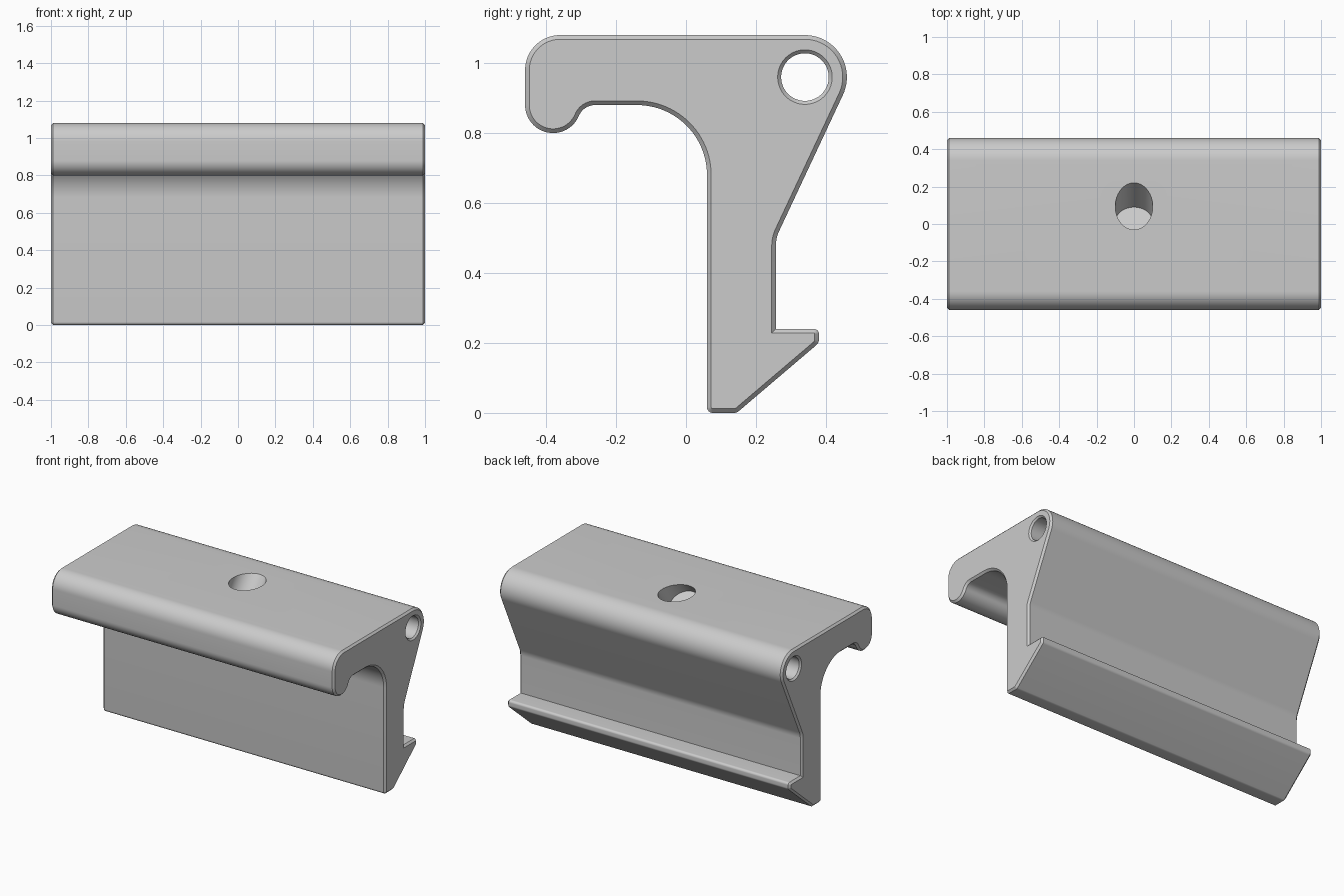
import bpy, bmesh, math
from mathutils import Vector, Matrix

cube = bpy.data.objects.get("Cube")
if cube:
    bpy.data.objects.remove(cube, do_unlink=True)

grey = bpy.data.materials.new("plain grey")
grey.use_nodes = True
colour = (0.6, 0.6, 0.6, 1)
grey.diffuse_color = colour
grey.node_tree.nodes["Principled BSDF"].inputs["Base Color"].default_value = colour

HALF = 1.0
CHAMFER = 0.012


def arc(cy, cz, r, start, end, steps=16):
    """Points along an arc in the side plane, angles in degrees."""
    angles = [math.radians(start + (end - start) * i / steps) for i in range(steps + 1)]
    return [Vector((cy + r * math.cos(a), cz + r * math.sin(a))) for a in angles]


def rounded(before, corner, after, r, steps=6):
    """Fillet of radius r at a corner between two neighbours."""
    c = Vector(corner)
    u, v = (Vector(before) - c).normalized(), (Vector(after) - c).normalized()
    half = math.acos(u.dot(v)) / 2
    centre = c + (u + v).normalized() * (r / math.sin(half))
    a = c + u * (r / math.tan(half)) - centre
    b = c + v * (r / math.tan(half)) - centre
    return [centre + a.lerp(b, i / steps).normalized() * r for i in range(steps + 1)]


def inset(points, d):
    """Offset a counter-clockwise outline inwards with mitred corners."""
    out = []
    for i, p in enumerate(points):
        e1 = (p - points[i - 1]).normalized()
        e2 = (points[(i + 1) % len(points)] - p).normalized()
        n1, n2 = Vector((-e1.y, e1.x)), Vector((-e2.y, e2.x))
        out.append(p + (n1 + n2) * (d / (1 + n1.dot(n2))))
    return out


def loft(name, rings, matrix=Matrix.Identity(4)):
    """Closed solid through a row of matching rings."""
    bm = bmesh.new()
    rows = [[bm.verts.new(matrix @ Vector(p)) for p in ring] for ring in rings]
    n = len(rows[0])
    for a, b in zip(rows, rows[1:]):
        for i in range(n):
            j = (i + 1) % n
            bm.faces.new((a[i], a[j], b[j], b[i]))
    bm.faces.new(rows[0][::-1])
    bm.faces.new(rows[-1])
    bmesh.ops.recalc_face_normals(bm, faces=bm.faces[:])
    mesh = bpy.data.meshes.new(name)
    bm.to_mesh(mesh)
    bm.free()
    mesh.materials.append(grey)
    obj = bpy.data.objects.new(name, mesh)
    bpy.context.collection.objects.link(obj)
    return obj


def section(points, x):
    return [(x, p.x, p.y) for p in points]


def circle_ring(r, x, steps=64):
    return section(arc(0, 0, r, 0, 360, steps)[:-1], x)


# Side outline: foot, catch, sloped back, pivot end, top, hooked lip, inner curve
foot_front, foot_back = (0.06, 0), (0.145, 0)
tip_low, tip_top = (0.38, 0.2), (0.38, 0.24)
notch, waist = (0.257, 0.24), (0.257, 0.5)
shoulder = arc(0.34, 0.96, 0.12, -25.2, 90, 24)
outline = (
    rounded((0.06, 0.5), foot_front, foot_back, 0.016)
    + rounded(foot_front, foot_back, tip_low, 0.02)
    + rounded(foot_back, tip_low, tip_top, 0.02)
    + rounded(tip_low, tip_top, notch, 0.014)
    + [Vector(notch)]
    + rounded(notch, waist, shoulder[0], 0.1)
    + shoulder
    + arc(-0.36, 0.98, 0.1, 90, 180)
    + arc(-0.38, 0.88, 0.08, 180, 337.4, 24)[:-1]
    + arc(-0.26, 0.83, 0.05, 157.4, 90, 10)
    + arc(-0.14, 0.68, 0.2, 90, 0, 24)
)
inner = inset(outline, CHAMFER)

# Extruded body with chamfered ends
bracket = loft("hook_bracket", [
    section(inner, -HALF), section(outline, CHAMFER - HALF),
    section(outline, HALF - CHAMFER), section(inner, HALF)])

# Pivot bore with countersunk mouths
bore = loft("pivot_bore_cutter", [
    circle_ring(r, x) for r, x in
    ((0.09, -1.012), (0.068, -0.99), (0.068, 0.99), (0.09, 1.012))],
    Matrix.Translation((0, 0.34, 0.96)))

# Slanted blind hole in the top
slant = Matrix.Translation((0, 0.01, 0.967)) @ Matrix.Rotation(math.radians(-36.9), 4, "X")
slant = slant @ Matrix.Rotation(math.radians(-90), 4, "Y")
blind = loft("top_hole_cutter", [circle_ring(0.1, 0), circle_ring(0.1, 0.4)], slant)

bpy.ops.object.select_all(action="DESELECT")
bpy.context.view_layer.objects.active = bracket
bracket.select_set(True)
for cutter in (bore, blind):
    cutter.hide_render = True
    mod = bracket.modifiers.new(cutter.name, "BOOLEAN")
    mod.operation = "DIFFERENCE"
    mod.solver = "EXACT"
    mod.object = cutter
    bpy.ops.object.modifier_apply(modifier=mod.name)
    bpy.data.objects.remove(cutter, do_unlink=True)

bpy.ops.object.shade_smooth_by_angle(angle=math.radians(30))
